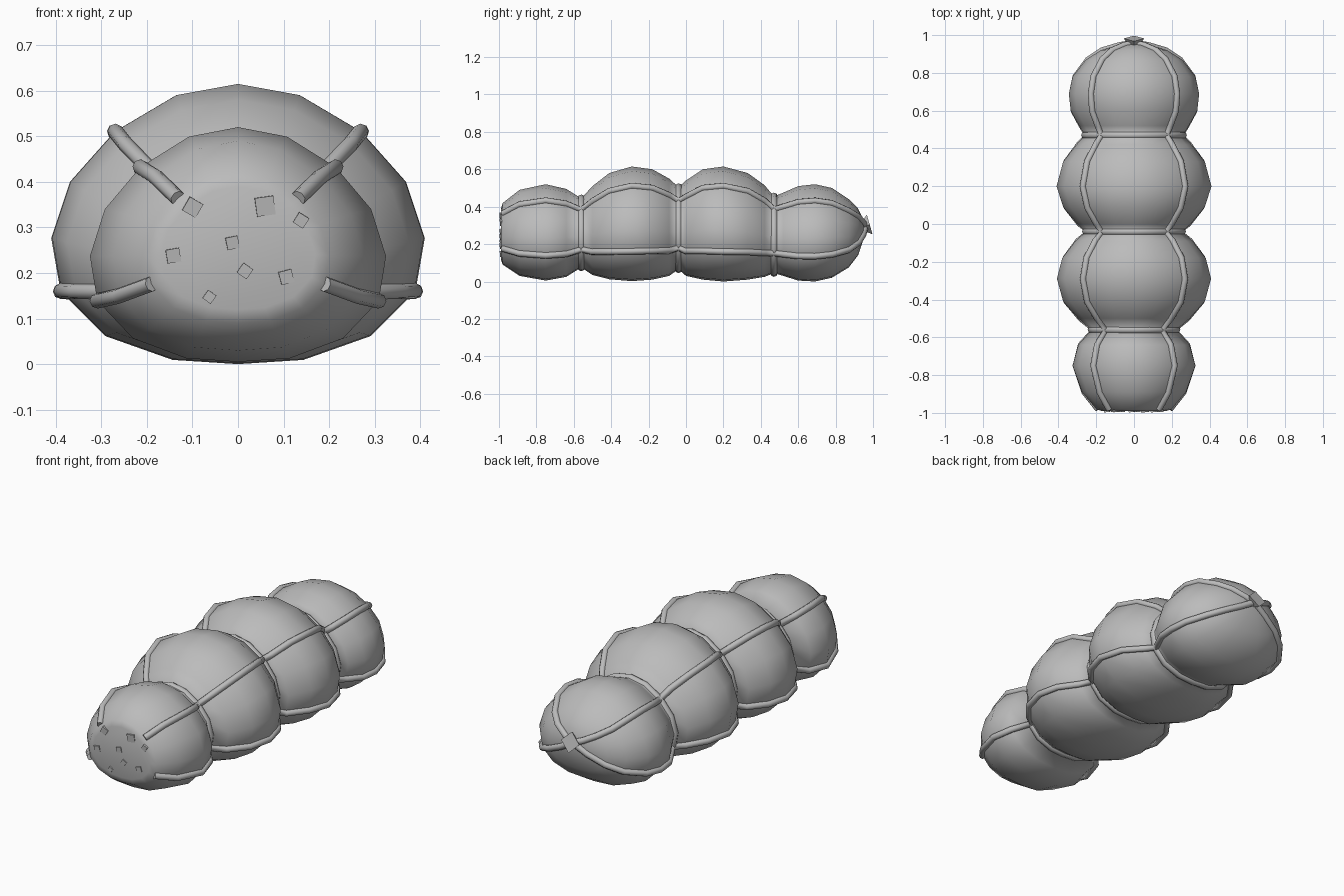
import bpy, bmesh, math
from mathutils import Vector, Euler

if "Cube" in bpy.data.objects:
    bpy.data.objects.remove(bpy.data.objects["Cube"])

grey = bpy.data.materials.new("plain grey")
grey.use_nodes = True
COLOUR = (0.5, 0.5, 0.5, 1)
grey.diffuse_color = COLOUR
grey.node_tree.nodes["Principled BSDF"].inputs["Base Color"].default_value = COLOUR

# Half cross-section from top to bottom: x as a share of half width, z of height
HALF = [(0, 1), (.33, .96), (.66, .83), (.9, .65), (1, .45), (.95, .26), (.71, .1), (.35, .015), (0, 0)]
SECTION = HALF + [(-x, z) for x, z in HALF[-2:0:-1]]

# Stations along the body: y, half width, top, bottom
LINKS = [
    [(-.98, .2, .42, .09), (-.89, .275, .49, .03), (-.75, .325, .52, .005), (-.64, .295, .495, .025)],
    [(-.5, .295, .51, .035), (-.41, .375, .58, .012), (-.29, .408, .615, .002), (-.18, .38, .6, .01), (-.09, .31, .55, .03)],
    [(0, .3, .54, .03), (.09, .375, .6, .01), (.2, .41, .615, 0), (.33, .375, .58, .01), (.42, .305, .515, .025)],
    [(.52, .29, .475, .03), (.6, .335, .51, .005), (.69, .345, .52, 0), (.78, .325, .5, .02),
     (.87, .255, .44, .075), (.92, .175, .39, .14), (.947, .08, .335, .22)]]
NECKS = [(-.56, .225, .445, .075), (-.04, .255, .505, .065), (.47, .26, .455, .045)]


def ring(y, w, top, bottom):
    return [Vector((w * x, y, bottom + (top - bottom) * z)) for x, z in SECTION]


def finish(name, bm, smooth=True):
    bmesh.ops.recalc_face_normals(bm, faces=bm.faces)
    mesh = bpy.data.meshes.new(name)
    bm.to_mesh(mesh)
    bm.free()
    for p in mesh.polygons:
        p.use_smooth = smooth
    mesh.materials.append(grey)
    ob = bpy.data.objects.new(name, mesh)
    bpy.context.collection.objects.link(ob)
    return ob


def rope(name, points, radius, closed=False):
    curve = bpy.data.curves.new(name, "CURVE")
    curve.dimensions = "3D"
    curve.bevel_depth = radius
    curve.bevel_resolution = 2
    curve.use_fill_caps = True
    spline = curve.splines.new("POLY")
    spline.points.add(len(points) - 1)
    for p, co in zip(spline.points, points):
        p.co = (*co, 1)
    spline.use_cyclic_u = closed
    curve.materials.append(grey)
    ob = bpy.data.objects.new(name, curve)
    bpy.context.collection.objects.link(ob)
    bpy.ops.object.select_all(action="DESELECT")
    ob.select_set(True)
    bpy.context.view_layer.objects.active = ob
    bpy.ops.object.convert(target="MESH")


# Sausage body: one loft through all the stations, cut flat at the front
stations = []
for i, link in enumerate(LINKS):
    stations += link + NECKS[i:i + 1]
rings = [ring(*s) for s in stations]
bm = bmesh.new()
inner = ring(-.99, .17, .39, .12)
loops = [[bm.verts.new(p) for p in r] for r in [inner] + rings]
n = len(SECTION)
for a, b in zip(loops, loops[1:]):
    for k in range(n):
        bm.faces.new((a[k], a[(k + 1) % n], b[(k + 1) % n], b[k]))
bm.faces.new(loops[0])
tail = bm.verts.new((0, .955, .29))
for k in range(n):
    bm.faces.new((loops[-1][k], loops[-1][(k + 1) % n], tail))
finish("sausage_body", bm)

# Binding rings round the necks
for name, neck in zip(("front", "middle", "back"), NECKS):
    rope(name + "_binding_ring", ring(*neck), .02, True)

# Long strings: two upper and two lower, meeting at the tail
for name, k in (("left_upper", 2), ("left_lower", 5), ("right_upper", n - 2), ("right_lower", n - 5)):
    rope(name + "_string", [r[k] for r in rings] + [Vector((0, .96, .295))], .017)

# Tied tail: a small four-sided flare
bm = bmesh.new()
bmesh.ops.create_cone(bm, cap_ends=True, segments=4, radius1=.018, radius2=.054, depth=.05)
bmesh.ops.rotate(bm, verts=bm.verts, matrix=Euler((math.radians(-74), 0, 0)).to_matrix())
bmesh.ops.translate(bm, verts=bm.verts, vec=(0, .958, .298))
finish("tied_tail", bm, False)

# Fat cubes on the cut face: x, z, size, turn in degrees
CUBES = [(-.1, .345, .034, 30), (.058, .348, .041, -8), (.138, .316, .026, 32), (-.013, .267, .027, -12),
         (-.143, .239, .03, -10), (.015, .205, .026, 35), (.105, .192, .029, -15), (-.063, .148, .022, 35)]
for i, (x, z, size, turn) in enumerate(CUBES):
    bm = bmesh.new()
    bmesh.ops.create_cube(bm, size=size)
    bmesh.ops.rotate(bm, verts=bm.verts, matrix=Euler((.08, math.radians(turn), .08)).to_matrix())
    bmesh.ops.translate(bm, verts=bm.verts, vec=(x, -.995 + size / 2, z))
    finish(f"fat_cube_{i + 1}", bm, False)
